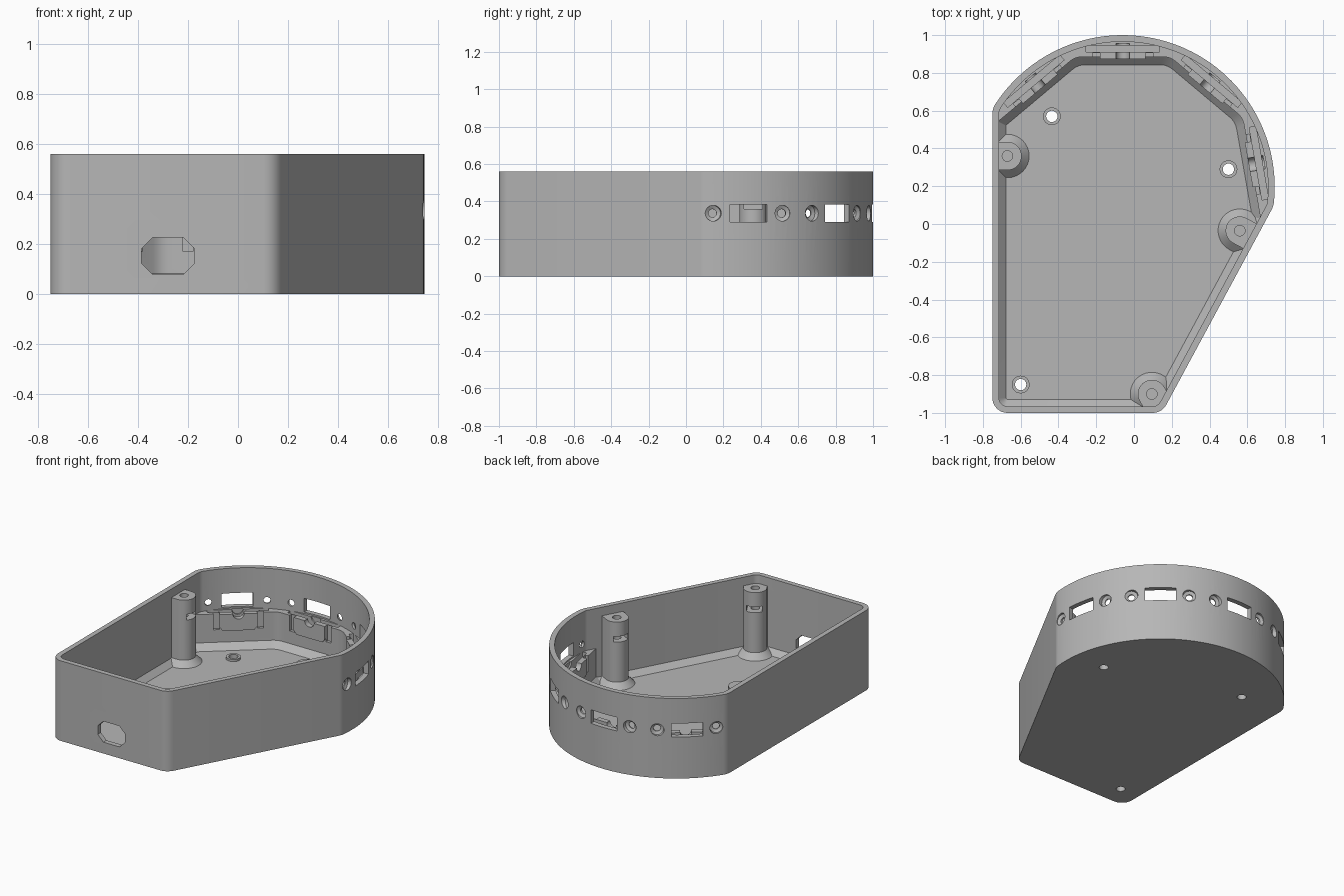
import bpy
import bmesh
from math import cos, sin, radians, pi
from mathutils import Matrix, Vector

if "Cube" in bpy.data.objects:
    bpy.data.objects.remove(bpy.data.objects["Cube"])

grey = bpy.data.materials.new("light_grey_plastic")
grey.use_nodes = True
grey.diffuse_color = (0.47, 0.47, 0.47, 1)
grey.node_tree.nodes["Principled BSDF"].inputs["Base Color"].default_value = (0.47, 0.47, 0.47, 1)

CX, CY = -0.06, 0.195          # centre of the rounded back
FLOOR, TOP, SHELF = 0.04, 0.56, 0.28
WALL, CHAMFER = 0.035, 0.037
SLANT = -28.4                  # direction the slanted side faces
BAYS = (10, 50, 90, 130)       # directions of the four window bays
CORNERS = [(-0.67, -0.92, 0.08, 180, 270, 8), (0.10, -0.92, 0.08, 270, 360 + SLANT, 6)]
BACK = [(0.641, 0.124, 0.1, SLANT, -5.8, 5), (CX, CY, 0.805, -3.2, 144.2, 56),
        (-0.65, 0.581, 0.1, 146.8, 180, 6)]
ALL = CORNERS + BACK


def arc(cx, cy, r, a, b, n):
    angles = [radians(a + (b - a) * i / n) for i in range(n + 1)]
    return [(cx + r * cos(t), cy + r * sin(t)) for t in angles]


def outline(inset, arcs):
    points = []
    for cx, cy, r, a, b, n in arcs:
        points += arc(cx, cy, r - inset, a, b, n)
    return points


def loft(bm, layers, matrix=Matrix()):
    """Skin a stack of (outline, height) layers and cap both ends."""
    rings = [[bm.verts.new(matrix @ Vector((x, y, z))) for x, y in pts] for pts, z in layers]
    for low, high in zip(rings, rings[1:]):
        for i in range(len(low)):
            j = (i + 1) % len(low)
            bm.faces.new((low[i], low[j], high[j], high[i]))
    bm.faces.new(rings[0][::-1])
    bm.faces.new(rings[-1])


def box(bm, x0, x1, y0, y1, z0, z1, matrix):
    rect = [(x0, y0), (x1, y0), (x1, y1), (x0, y1)]
    loft(bm, [(rect, z0), (rect, z1)], matrix)


def turned(bm, profile, matrix):
    loft(bm, [(arc(0, 0, r, 0, 345, 23), z) for r, z in profile], matrix)


def make(name, bm):
    bmesh.ops.recalc_face_normals(bm, faces=bm.faces[:])
    mesh = bpy.data.meshes.new(name)
    bm.to_mesh(mesh)
    bm.free()
    mesh.materials.append(grey)
    obj = bpy.data.objects.new(name, mesh)
    bpy.context.collection.objects.link(obj)
    return obj


def boolean(obj, bm, operation='DIFFERENCE'):
    cutter = make("cutter", bm)
    cutter.hide_render = True
    mod = obj.modifiers.new("cut", 'BOOLEAN')
    mod.operation, mod.solver, mod.object = operation, 'EXACT', cutter
    graph = bpy.context.evaluated_depsgraph_get()
    mesh = bpy.data.meshes.new_from_object(obj.evaluated_get(graph))
    obj.modifiers.clear()
    obj.data = mesh
    bpy.data.objects.remove(cutter)


def bay(angle):
    # local x points outward, y runs along the wall
    return Matrix.Translation((CX, CY, 0)) @ Matrix.Rotation(radians(angle), 4, 'Z')


def outward(angle, y, z):
    return bay(angle) @ Matrix.Translation((0, y, z)) @ Matrix.Rotation(pi / 2, 4, 'Y')


# Tray: outer wall, rim, inner wall and chamfered floor
bm = bmesh.new()
loft(bm, [(outline(0, ALL), 0), (outline(0, ALL), TOP), (outline(WALL, ALL), TOP),
          (outline(WALL, ALL), FLOOR + CHAMFER), (outline(WALL + CHAMFER, ALL), FLOOR)])
tray = make("tray", bm)

# Windows and countersunk screw holes around the back
bm = bmesh.new()
for a in BAYS:
    box(bm, 0.70, 0.85, -0.1, 0.1, 0.29, 0.385, bay(a))
    for side in (-1, 1):
        turned(bm, [(0.022, 0.70), (0.022, 0.757), (0.042, 0.767), (0.042, 0.85)],
               outward(a, side * 0.188, 0.337))
# Cable opening with clipped corners in the front
w, h, c = 0.105, 0.073, 0.043
octagon = [(-w, c - h), (c - w, -h), (w - c, -h), (w, c - h),
           (w, h - c), (w - c, h), (c - w, h), (-w, h - c)]
loft(bm, [(octagon, -0.08), (octagon, 0.08)],
     Matrix.Translation((-0.28, -1, 0.152)) @ Matrix.Rotation(pi / 2, 4, 'X'))
# Floor screw holes
FEET = [(-0.435, 0.57), (0.5, 0.29), (-0.6, -0.85)]
for x, y in FEET:
    turned(bm, [(0.03, -0.05), (0.03, 0.12)], Matrix.Translation((x, y, 0)))
boolean(tray, bm)
parts = [tray]

# Raised collars around the floor holes
for x, y in FEET:
    bm = bmesh.new()
    turned(bm, [(0.047, FLOOR - 0.01), (0.047, FLOOR + 0.015)], Matrix.Translation((x, y, 0)))
    collar = make("floor_collar", bm)
    bm = bmesh.new()
    turned(bm, [(0.03, 0), (0.03, 0.1)], Matrix.Translation((x, y, 0)))
    boolean(collar, bm)
    parts.append(collar)


def meet(a, da, b, db):
    """Crossing of two lines given by facing direction and distance."""
    na, nb = [Vector((cos(radians(t)), sin(radians(t)))) for t in (a, b)]
    det = na.x * nb.y - na.y * nb.x
    return (CX + (da * nb.y - db * na.y) / det, CY + (na.x * db - nb.x * da) / det)


def shelf_outline(inset):
    d, r = 0.69 - inset, 0.1
    points = outline(0.02, BACK) + [meet(180, 0.67, 130, d)]
    for a in (130, 90, 50):
        mid, reach = radians(a - 20), (d - r) / cos(radians(20))
        points += arc(CX + reach * cos(mid), CY + reach * sin(mid), r, a, a - 40, 4)
    return points + [meet(10, d, SLANT, 0.731)]


# Faceted shelf inside the rounded back
bm = bmesh.new()
loft(bm, [(shelf_outline(0.042), FLOOR - 0.01), (shelf_outline(0.042), FLOOR),
          (shelf_outline(0), FLOOR + 0.042), (shelf_outline(0), SHELF)])
shelf = make("back_shelf", bm)
# Board slots and side notches
bm = bmesh.new()
for a in BAYS:
    box(bm, 0.715, 0.75, -0.195, 0.195, 0.15, 0.3, bay(a))
    for side in (-0.14, 0.14):
        box(bm, 0.66, 0.71, side - 0.02, side + 0.02, 0.17, 0.3, bay(a))
boolean(shelf, bm)


def grooves(angles):
    g = bmesh.new()
    for angle in angles:
        turned(g, [(0.036, 0.65), (0.036, 0.76)], outward(angle, 0, SHELF))
    return g


boolean(shelf, grooves(BAYS))
parts.append(shelf)

# Clip tabs standing slightly proud of the shelf
for a in BAYS:
    bm = bmesh.new()
    tab = [(-0.12, 0.19), (-0.1, 0.165), (0.1, 0.165), (0.12, 0.19), (0.12, SHELF), (-0.12, SHELF)]
    loft(bm, [(tab, 0.678), (tab, 0.695)], bay(a) @ Matrix(((0, 0, 1, 0), (1, 0, 0, 0),
                                                           (0, 1, 0, 0), (0, 0, 0, 1))))
    clip = make("clip_tab", bm)
    boolean(clip, grooves([a]))
    parts.append(clip)


def post_outline(r):
    return arc(0, 0, r, 90, 270, 16) + [(0.09, -r), (0.09, r)]


# Lid posts with flared feet, screw holes and nut slots
for x, y, facing in ((-0.67, 0.36, 180), (0.56, -0.035, SLANT), (0.095, -0.9, 300)):
    place = Matrix.Translation((x, y, 0)) @ Matrix.Rotation(radians(facing), 4, 'Z')
    bm = bmesh.new()
    loft(bm, [(post_outline(r), z) for r, z in
              ((0.115, FLOOR - 0.01), (0.115, FLOOR), (0.075, 0.08), (0.075, 0.5))], place)
    post = make("lid_post", bm)
    bm = bmesh.new()
    loft(bm, [(outline(0.012, ALL), 0.01), (outline(0.012, ALL), 0.55)])
    boolean(post, bm, 'INTERSECT')
    bm = bmesh.new()
    turned(bm, [(0.028, 0.2), (0.028, 0.6)], place)
    boolean(post, bm)
    bm = bmesh.new()
    box(bm, -0.1, 0.045, -0.05, 0.05, 0.36, 0.4, place)
    boolean(post, bm)
    parts.append(post)

# Smooth the curved walls, keep edges crisp
bpy.ops.object.select_all(action='DESELECT')
for obj in parts:
    obj.select_set(True)
bpy.context.view_layer.objects.active = tray
bpy.ops.object.shade_smooth_by_angle(angle=radians(25))
